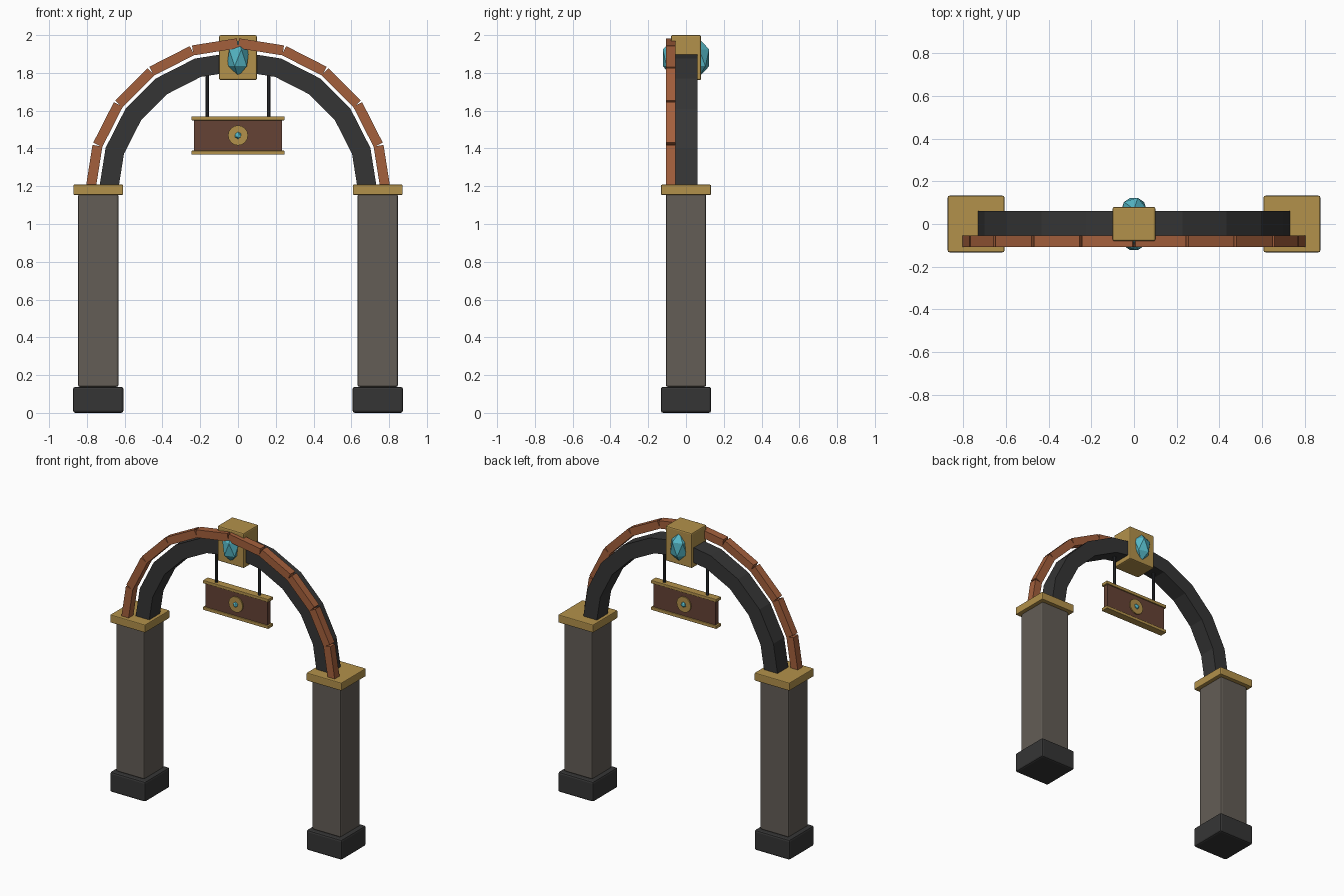
import bpy, bmesh, math
from mathutils import Matrix, Vector

if "Cube" in bpy.data.objects:
    bpy.data.objects.remove(bpy.data.objects["Cube"])


def material(name, rgb):
    m = bpy.data.materials.new(name)
    m.diffuse_color = (*rgb, 1)
    m.use_nodes = True
    m.node_tree.nodes["Principled BSDF"].inputs["Base Color"].default_value = m.diffuse_color
    return m


STONE = material("grey_stone", (0.125, 0.11, 0.093))
DARK = material("dark_stone", (0.036, 0.036, 0.036))
GOLD = material("gold", (0.45, 0.285, 0.07))
BRICK = material("orange_brick", (0.37, 0.115, 0.045))
WOOD = material("brown_wood", (0.13, 0.055, 0.036))
IRON = material("dark_iron", (0.028, 0.03, 0.034))
CRYSTAL = material("blue_crystal", (0.09, 0.47, 0.56))

SPRING_Z = 1.175   # height of the arch centre
SEGMENTS = 10
STEP = math.pi / SEGMENTS


def finish(name, bm, mat, bevel=0.0):
    bmesh.ops.recalc_face_normals(bm, faces=bm.faces)
    me = bpy.data.meshes.new(name)
    bm.to_mesh(me)
    bm.free()
    me.materials.append(mat)
    ob = bpy.data.objects.new(name, me)
    bpy.context.collection.objects.link(ob)
    if bevel:
        mod = ob.modifiers.new("bevel", 'BEVEL')
        mod.width = bevel
        mod.segments = 2
    return ob


def box(name, center, size, mat, bevel=0.0, tilt=0.0):
    bm = bmesh.new()
    bmesh.ops.create_cube(bm, size=1)
    bm.transform(Matrix.Translation(center) @ Matrix.Rotation(tilt, 4, 'Y')
                 @ Matrix.Diagonal((*size, 1)))
    return finish(name, bm, mat, bevel)


def cylinder(name, center, radius, depth, mat, sides, axis='Z'):
    bm = bmesh.new()
    bmesh.ops.create_cone(bm, cap_ends=True, segments=sides,
                          radius1=radius, radius2=radius, depth=depth)
    turn = Matrix.Rotation(math.pi / 2, 4, 'X') if axis == 'Y' else Matrix()
    bm.transform(Matrix.Translation(center) @ turn)
    return finish(name, bm, mat)


def gem(name, center, size):
    bm = bmesh.new()
    bmesh.ops.create_icosphere(bm, subdivisions=1, radius=1)
    bm.transform(Matrix.Translation(center) @ Matrix.Diagonal((*size, 1)))
    return finish(name, bm, CRYSTAL)


# Pillars with plinth and capital
for side, s in (("left", -1), ("right", 1)):
    x = s * 0.74
    box(side + "_plinth", (x, 0, 0.069), (0.267, 0.267, 0.137), DARK, 0.012)
    box(side + "_pillar", (x, 0, 0.648), (0.214, 0.214, 1.02), STONE, 0.01)
    box(side + "_capital", (x, 0, 1.181), (0.264, 0.264, 0.054), GOLD, 0.005)

# Main dark arch: a faceted half ring
bm = bmesh.new()
rings = []
for i in range(SEGMENTS + 1):
    a = i * STEP
    rings.append([bm.verts.new((r * math.cos(a), y, SPRING_Z + r * math.sin(a)))
                  for r, y in ((0.635, -0.056), (0.737, -0.056),
                               (0.737, 0.06), (0.635, 0.06))])
for p, q in zip(rings, rings[1:]):
    for k in range(4):
        n = (k + 1) % 4
        bm.faces.new((p[k], p[n], q[n], q[k]))
bm.faces.new(rings[0])
bm.faces.new(rings[-1])
finish("arch", bm, DARK)

# Row of straight bricks in front of the arch
length = 2 * 0.768 * math.sin(STEP / 2)
mid = 0.782 * math.cos(STEP / 2)
for i in range(SEGMENTS):
    a = (i + 0.5) * STEP
    pos = Vector((mid * math.cos(a), -0.081, SPRING_Z + mid * math.sin(a)))
    box(f"arch_brick_{i + 1}", pos, (0.053, 0.052, length), BRICK, 0, -a)

# Keystone with a crystal on each face
box("keystone", (0, 0, 1.881), (0.2, 0.16, 0.238), GOLD, 0.008)
for side, s in (("front", -1), ("back", 1)):
    gem(side + "_crystal", (0, s * 0.07, 1.88), (0.065, 0.062, 0.1))

# Hanging sign with rods, rails and a medallion
for side, s in (("left", -1), ("right", 1)):
    cylinder(side + "_hanger", (s * 0.163, 0, 1.69), 0.01, 0.26, IRON, 8)
box("sign_board", (0, 0, 1.468), (0.468, 0.036, 0.17), WOOD)
for name, z in (("top_rail", 1.559), ("bottom_rail", 1.378)):
    box("sign_" + name, (0, 0, z), (0.492, 0.052, 0.021), GOLD, 0.003)
cylinder("sign_medallion", (0, 0, 1.469), 0.053, 0.052, GOLD, 16, 'Y')
for side, s in (("front", -1), ("back", 1)):
    gem(side + "_sign_gem", (0, s * 0.026, 1.469), (0.019, 0.012, 0.019))
